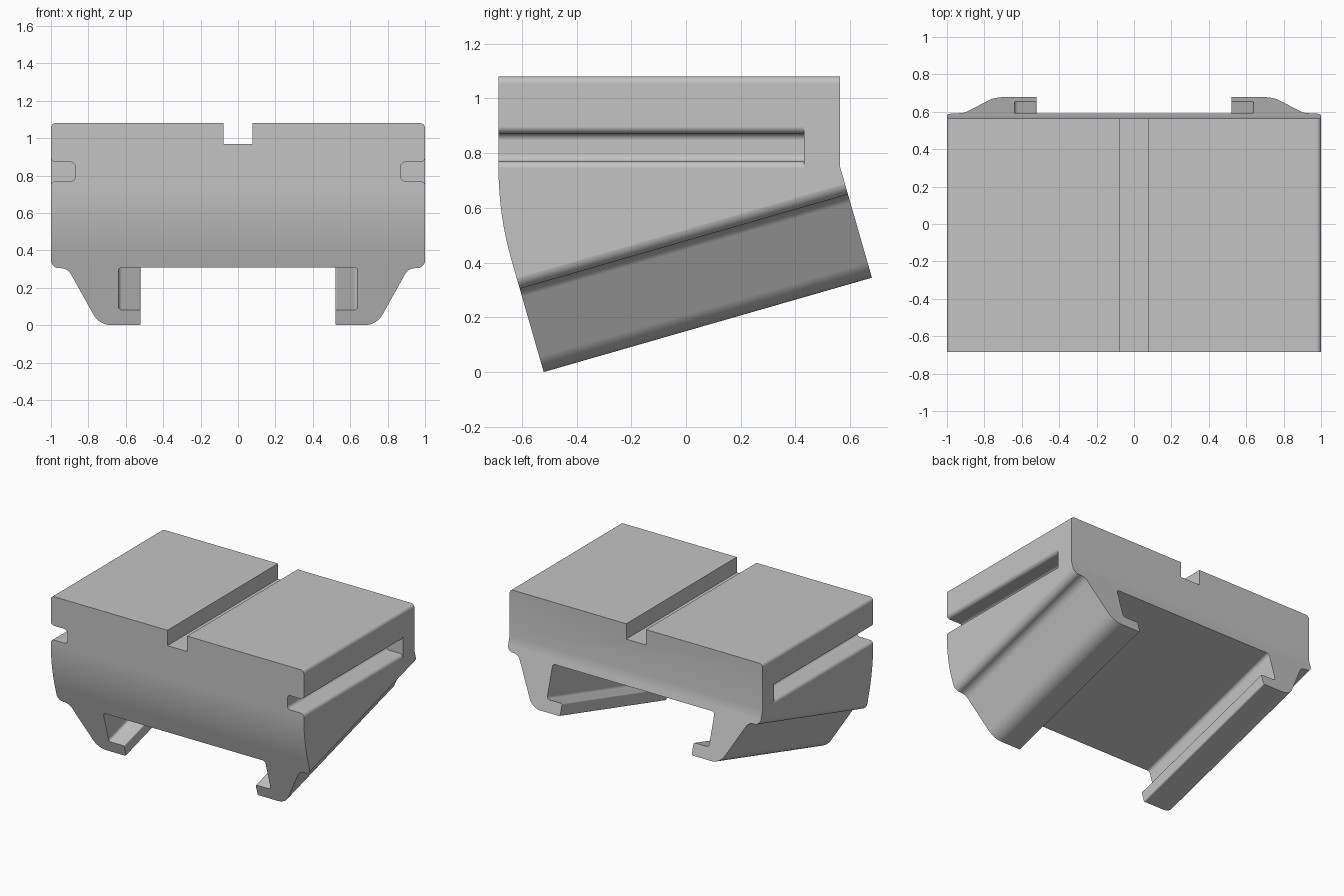
import bpy, bmesh, math
from mathutils import Vector

if "Cube" in bpy.data.objects:
    bpy.data.objects.remove(bpy.data.objects["Cube"], do_unlink=True)

TILT = math.atan2(0.345, 1.2)
COS, SIN = math.cos(TILT), math.sin(TILT)
ORIGIN = Vector((-0.52, 0.0))          # lowest front corner in the y, z plane
ALONG, UP = Vector((COS, SIN)), Vector((-SIN, COS))

grey = bpy.data.materials.new("light grey")
grey.use_nodes = True
colour = (0.55, 0.55, 0.55, 1)
grey.diffuse_color = colour
grey.node_tree.nodes["Principled BSDF"].inputs["Base Color"].default_value = colour


def rounded(points, steps=8):
    """Closed profile from (a, b, radius) corners, each filleted by its radius."""
    out = []
    for i, (a, b, r) in enumerate(points):
        p = Vector((a, b))
        if r == 0:
            out.append(p)
            continue
        d1 = (Vector(points[i - 1][:2]) - p).normalized()
        d2 = (Vector(points[(i + 1) % len(points)][:2]) - p).normalized()
        half = d1.angle(d2) / 2
        centre = p + (d1 + d2).normalized() * (r / math.sin(half))
        tangent = r / math.tan(half)
        start, end = p + d1 * tangent - centre, p + d2 * tangent - centre
        for k in range(steps + 1):
            out.append(centre + start.lerp(end, k / steps).normalized() * r)
    return out


def mirrored(half):
    return half + [(-a, b, r) for a, b, r in reversed(half)]


def prism(name, profile, place, near, far):
    bm = bmesh.new()
    rings = [[bm.verts.new(place(p.x, p.y, d)) for p in profile] for d in (near, far)]
    bm.faces.new(rings[0])
    bm.faces.new(rings[1][::-1])
    n = len(profile)
    for i in range(n):
        j = (i + 1) % n
        bm.faces.new((rings[0][j], rings[0][i], rings[1][i], rings[1][j]))
    bmesh.ops.recalc_face_normals(bm, faces=bm.faces)
    mesh = bpy.data.meshes.new(name)
    bm.to_mesh(mesh)
    bm.free()
    mesh.materials.append(grey)
    obj = bpy.data.objects.new(name, mesh)
    bpy.context.collection.objects.link(obj)
    return obj


def combine(target, tool, operation):
    mod = target.modifiers.new("cut", 'BOOLEAN')
    mod.operation, mod.solver, mod.object = operation, 'EXACT', tool
    bpy.context.view_layer.objects.active = target
    bpy.ops.object.modifier_apply(modifier=mod.name)
    bpy.data.objects.remove(tool, do_unlink=True)


def across(y, z, x):
    return (x, y, z)


def level(x, z, y):
    return (x, y, z)


def tilted(x, v, u):
    q = ORIGIN + ALONG * u + UP * v
    return (x, q.x, q.y)


# Side outline: square top, front curving into the tilted foot
front_low = ORIGIN - UP * 0.1
back_low = ORIGIN + ALONG * 1.248 - UP * 0.1
front_z = (0.685 + ORIGIN.x) / SIN * COS
back_z = back_low.y + (back_low.x - 0.563) / SIN * COS
body = prism("mount_body", rounded([
    (front_low.x, front_low.y, 0), (back_low.x, back_low.y, 0),
    (0.563, back_z, 0), (0.563, 1.3, 0),
    (-0.685, 1.3, 0), (-0.685, front_z, 1.2)]), across, -1.2, 1.2)

# Level outline: rounded top edges and the sighting groove
top_outline = prism("top_outline", rounded(mirrored([
    (0.078, 0.97, 0), (0.078, 1.08, 0), (1, 1.08, 0.025), (1, -1, 0)])),
    level, -2, 2)
combine(body, top_outline, 'INTERSECT')

# Tilted outline: flared clamp jaws with inward hooks and a flat channel
rail_outline = prism("rail_outline", rounded(mirrored([
    (1.0003, 2, 0), (1.0003, 0.317, 0.045), (0.911, 0.317, 0.06),
    (0.741, 0, 0.11), (0.52, 0, 0.01), (0.52, 0.085, 0.01),
    (0.64, 0.085, 0.02), (0.64, 0.321, 0.02)])), tilted, -1, 2.5)
combine(body, rail_outline, 'INTERSECT')

# Side grooves, open at the front and closed near the back
for side in (1, -1):
    groove = [(1.1, 0.72, 0), (1.0002, 0.72, 0), (1.0002, 0.77, 0.025),
              (0.87, 0.77, 0.025), (0.87, 0.872, 0.025),
              (1.0002, 0.872, 0.025), (1.0002, 0.92, 0), (1.1, 0.92, 0)]
    cutter = prism("groove_cutter", rounded([(a * side, b, r) for a, b, r in groove]),
                   level, -1, 0.432)
    combine(body, cutter, 'DIFFERENCE')

# Smooth fillets, crisp edges
bpy.ops.object.select_all(action='DESELECT')
body.select_set(True)
bpy.context.view_layer.objects.active = body
bpy.ops.object.shade_smooth_by_angle(angle=math.radians(30))
weighted = body.modifiers.new("flat_faces", 'WEIGHTED_NORMAL')
weighted.keep_sharp = True
